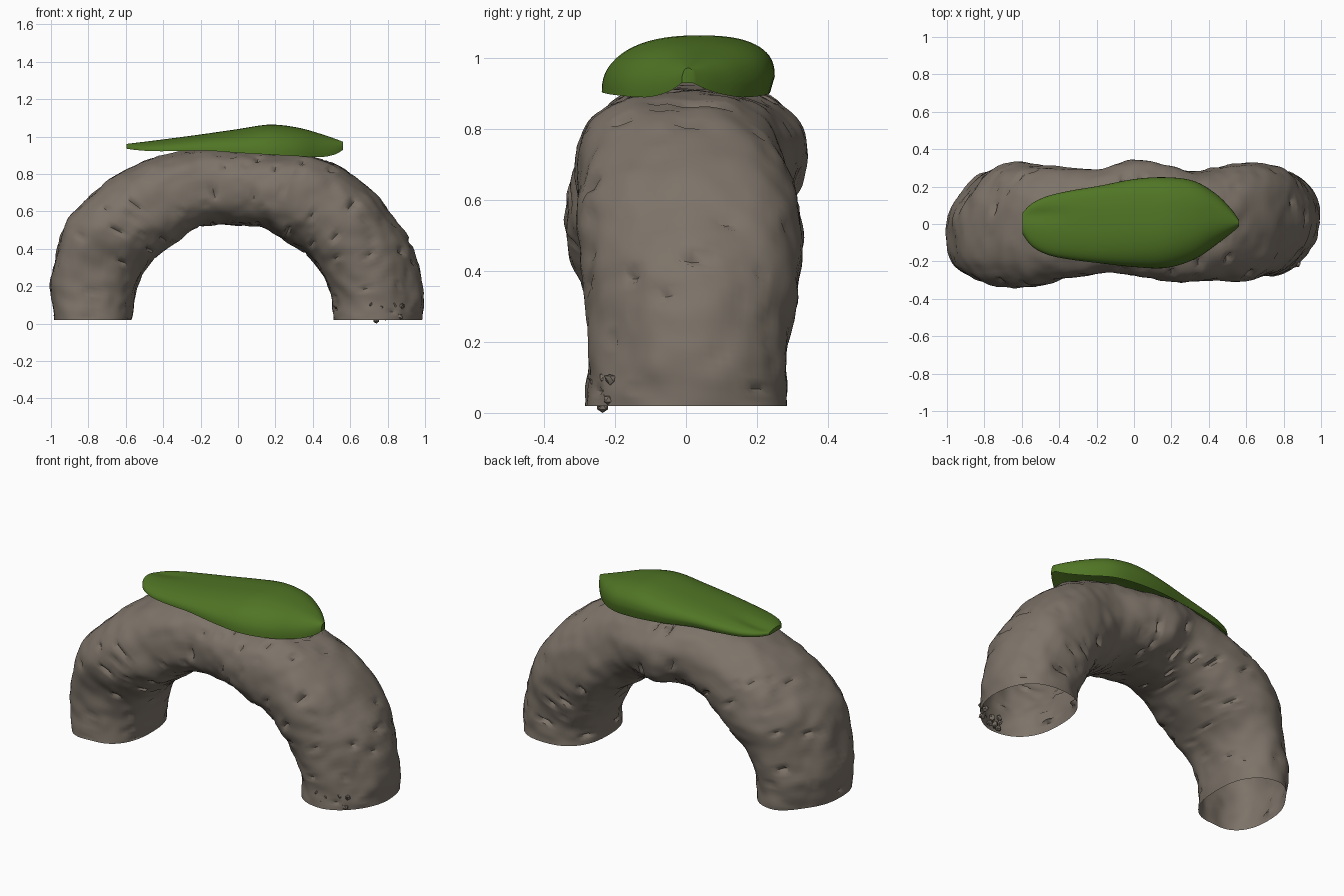
import bpy, bmesh, math, random
from mathutils import Vector, noise

if "Cube" in bpy.data.objects:
    bpy.data.objects.remove(bpy.data.objects["Cube"])

random.seed(4)


def material(name, rgb):
    m = bpy.data.materials.new(name)
    m.diffuse_color = (*rgb, 1)
    m.use_nodes = True
    m.node_tree.nodes["Principled BSDF"].inputs["Base Color"].default_value = m.diffuse_color
    return m


STONE = material("grey brown stone", (0.205, 0.172, 0.140))
GREEN = material("grass green", (0.080, 0.178, 0.018))


def spline(rows, t):
    """Smooth interpolation through rows of numbers, t from 0 to 1."""
    f = t * (len(rows) - 1)
    i = min(int(f), len(rows) - 2)
    u = f - i
    p0, p1, p2, p3 = (rows[max(0, min(len(rows) - 1, i + k))] for k in (-1, 0, 1, 2))
    return [0.5 * (2 * b + (c - a) * u + (2 * a - 5 * b + 4 * c - d) * u * u
                   + (3 * b - a - 3 * c + d) * u ** 3) for a, b, c, d in zip(p0, p1, p2, p3)]


def power(v, e):
    return math.copysign(abs(v) ** e, v)


def finish(name, bm, mat, angle):
    bmesh.ops.recalc_face_normals(bm, faces=bm.faces)
    me = bpy.data.meshes.new(name)
    bm.to_mesh(me)
    bm.free()
    ob = bpy.data.objects.new(name, me)
    bpy.context.collection.objects.link(ob)
    me.materials.append(mat)
    bpy.ops.object.select_all(action='DESELECT')
    ob.select_set(True)
    bpy.context.view_layer.objects.active = ob
    bpy.ops.object.shade_smooth_by_angle(angle=math.radians(angle))
    return ob


def skin(rows, closed):
    """Join rows of points into a sheet; closed rows make an open-ended tube."""
    bm = bmesh.new()
    loops = [[bm.verts.new(p) for p in r] for r in rows]
    n = len(loops[0])
    for a, b in zip(loops, loops[1:]):
        for j in range(n if closed else n - 1):
            k = (j + 1) % n
            bm.faces.new((a[j], a[k], b[k], b[j]))
    if not closed:
        bm.faces.new(loops[0])
        bm.faces.new(loops[-1])
    return bm


# Stone arch, hollow at the feet: inner x, inner z, outer x, outer z, front y, back y
arch = [
    (-.57, .02, -.98, .02, -.28, .28), (-.55, .15, -1.0, .20, -.27, .28),
    (-.50, .28, -.95, .44, -.29, .30), (-.42, .37, -.88, .59, -.335, .33),
    (-.33, .44, -.74, .73, -.33, .32), (-.22, .51, -.57, .84, -.30, .30),
    (-.11, .525, -.26, .93, -.265, .29), (0, .525, 0, .92, -.28, .34),
    (.13, .515, .20, .91, -.30, .31), (.24, .45, .42, .89, -.31, .28),
    (.35, .39, .62, .79, -.30, .31), (.43, .29, .81, .60, -.30, .33),
    (.48, .20, .93, .40, -.28, .31), (.505, .10, .99, .17, -.27, .28),
    (.51, .02, .985, .02, -.28, .285)]
AROUND, ALONG = 72, 130
rings = []
for i in range(ALONG + 1):
    t = i / ALONG
    ix, iz, ox, oz, y0, y1 = spline(arch, t)
    mid = Vector(((ix + ox) / 2, (y0 + y1) / 2, (iz + oz) / 2))
    radial = Vector(((ox - ix) / 2, 0, (oz - iz) / 2))
    left = max(0, min(1, (.30 - t) / .15))
    right = max(0, min(1, (t - .70) / .15))
    ring = []
    for j in range(AROUND):
        a = math.tau * j / AROUND
        c, s = math.cos(a), math.sin(a)
        off = radial * power(c, .82) + Vector((0, (y1 - y0) / 2, 0)) * power(s, .82)
        # worn outer corners: back of the left leg, front of the right leg
        if c > 0:
            corner = abs(math.sin(2 * a))
            off *= 1 + corner * (left * (-.18 if s > 0 else .09) - right * (0 if s > 0 else .12))
        p = mid + off
        # rounded lumps, plus cracks running across the arch
        lump = .014 * noise.noise(p * 6) + .008 * noise.noise(p * 15)
        crack = max(0, noise.noise(Vector((t * 75, a * 2.2, 3.0))) - .42) * .11
        fade = min(1, min(t, 1 - t) * 25)
        p += off.normalized() * (lump - crack) * fade
        p.z = max(p.z, .02)
        ring.append(p)
    rings.append(ring)
finish("stone_arch", skin(rings, True), STONE, 50)

# Grass cap, a dome open underneath: x, front y, back y, rim z, crown z
cap = [
    (-.595, -.055, .06, .935, .962), (-.545, -.12, .11, .928, .968),
    (-.46, -.165, .15, .922, .978), (-.34, -.19, .178, .922, .993),
    (-.18, -.21, .205, .925, 1.014), (0, -.23, .24, .913, 1.04),
    (.17, -.235, .25, .903, 1.064), (.32, -.19, .23, .895, 1.048),
    (.44, -.11, .16, .89, 1.015), (.52, -.05, .08, .905, .988), (.562, -.012, .02, .93, .972)]
rows = []
for i in range(45):
    x, y0, y1, zr, zt = spline(cap, i / 44)
    # the back rim tucks in slightly below its widest line
    row = [Vector((x, y1 - .012 * (y1 - y0) / .45, zr))]
    for j in range(33):
        a = math.pi * j / 32
        c, s = math.cos(a), math.sin(a)
        low = zr + (zt - zr) * .28 * max(0, c)
        y = (y0 + y1) / 2 + (y1 - y0) / 2 * (power(c, .75) + .12 * s * s)
        z = low + (zt - low) * s ** .85
        # shallow fold along the narrow end
        z -= .012 * math.exp(-((x + .5) / .13) ** 2 - ((y - .05) / .04) ** 2) * s
        row.append(Vector((x, y, z)))
    rows.append(row)
finish("grass_cap", skin(rows, False), GREEN, 40)

# Crumbled chips at the front of the right foot
bm = bmesh.new()
for k in range(16):
    x = random.uniform(.70, .89)
    at = Vector((x, -.262 + .35 * max(0, x - .74), random.uniform(.03, .11)))
    made = bmesh.ops.create_icosphere(bm, subdivisions=1, radius=random.uniform(.010, .018))
    for v in made["verts"]:
        v.co = v.co * random.uniform(.6, 1.3) + at
# lowest chip touches the ground
made = bmesh.ops.create_icosphere(bm, subdivisions=1, radius=.018)
for v in made["verts"]:
    v.co += Vector((.74, -.235, .018))
finish("foot_chips", bm, STONE, 30)
